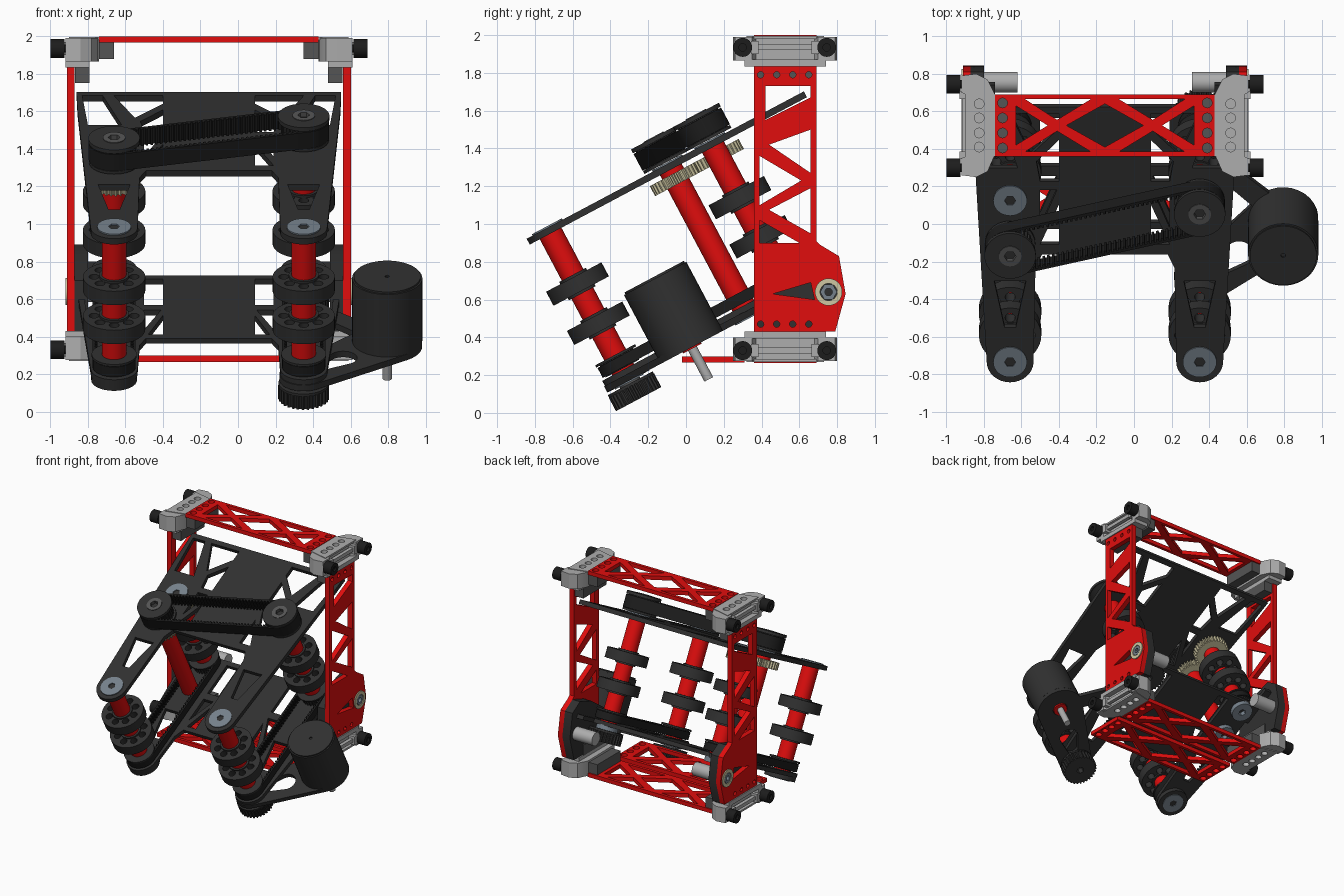
import bpy, bmesh
from math import sin, cos, pi, acos, atan2, hypot, radians
from mathutils import Matrix

if "Cube" in bpy.data.objects:
    bpy.data.objects.remove(bpy.data.objects["Cube"])

def mat(name, *c):
    m = bpy.data.materials.new(name)
    m.diffuse_color = (*c, 1)
    m.use_nodes = True
    m.node_tree.nodes["Principled BSDF"].inputs["Base Color"].default_value = m.diffuse_color
    return m

RED = mat("red", .75, .004, .004)
DARK = mat("dark", .03, .03, .03)
BLACK = mat("black", .012, .012, .012)
MID = mat("mid_grey", .09, .09, .09)
LIGHT = mat("light_grey", .42, .42, .42)
STEEL = mat("steel", .18, .22, .26)
BRASS = mat("brass", .62, .57, .36)

# Drawing planes: flat ground, side wall, tilted mechanism
TOP = Matrix.Identity(4)
SIDE = Matrix(((0, 0, 1, 0), (1, 0, 0, 0), (0, 1, 0, 0), (0, 0, 0, 1)))
TILT = Matrix.Rotation(radians(28), 4, 'X')
# The frame mirrors about x = -0.155 and z = 1.1325
MX = Matrix.Translation((-.31, 0, 0)) @ Matrix.Scale(-1, 4, (1, 0, 0))
MZ = Matrix.Translation((0, 0, 2.265)) @ Matrix.Scale(-1, 4, (0, 0, 1))

def prism(name, outline, d0, d1, plane, material, holes=(), copies=(TOP,)):
    cu = bpy.data.curves.new(name, 'CURVE')
    cu.dimensions, cu.fill_mode, cu.extrude = '2D', 'BOTH', (d1 - d0) / 2
    for pts in (outline, *holes):
        s = cu.splines.new('POLY')
        s.points.add(len(pts) - 1)
        for p, q in zip(s.points, pts):
            p.co = (q[0], q[1], 0, 1)
        s.use_cyclic_u = True
    tmp = bpy.data.objects.new(name, cu)
    bpy.context.collection.objects.link(tmp)
    dg = bpy.context.evaluated_depsgraph_get()
    base = bpy.data.meshes.new_from_object(tmp.evaluated_get(dg))
    bpy.data.objects.remove(tmp)
    for k in copies:
        me = base.copy()
        bm = bmesh.new()
        bm.from_mesh(me)
        bmesh.ops.remove_doubles(bm, verts=bm.verts, dist=1e-5)
        bm.transform(k @ plane @ Matrix.Translation((0, 0, (d0 + d1) / 2)))
        bmesh.ops.recalc_face_normals(bm, faces=bm.faces)
        for f in bm.faces:
            f.smooth = True
        for e in bm.edges:
            e.smooth = len(e.link_faces) == 2 and e.calc_face_angle(0) < radians(30)
        bm.to_mesh(me)
        bm.free()
        me.materials.clear()
        me.materials.append(material)
        bpy.context.collection.objects.link(bpy.data.objects.new(name, me))

def circ(x, y, r, n=32):
    return [(x + r * cos(2 * pi * i / n), y + r * sin(2 * pi * i / n)) for i in range(n)]

def rect(x0, x1, y0, y1):
    return [(x0, y0), (x1, y0), (x1, y1), (x0, y1)]

def gear(x, y, r, n, depth):
    return [(x + q * cos(2 * pi * (i + o) / n), y + q * sin(2 * pi * (i + o) / n))
            for i in range(n) for o, q in ((0, r - depth), (.2, r), (.5, r), (.7, r - depth))]

def hull(a, ra, b, rb, teeth=0, depth=.014):
    d, base = hypot(b[0] - a[0], b[1] - a[1]), atan2(b[1] - a[1], b[0] - a[0])
    be = acos((ra - rb) / d)
    arcs = []
    for c, r, t0, t1 in ((b, rb, base - be, base + be), (a, ra, base + be, base + 2 * pi - be)):
        arcs.append([(c[0] + r * cos(t0 + (t1 - t0) * i / 16), c[1] + r * sin(t0 + (t1 - t0) * i / 16)) for i in range(17)])
    pts = []
    for arc, nxt in ((arcs[0], arcs[1][0]), (arcs[1], arcs[0][0])):
        pts += arc
        p = arc[-1]
        dx, dy = nxt[0] - p[0], nxt[1] - p[1]
        nx, ny = -dy / hypot(dx, dy) * depth, dx / hypot(dx, dy) * depth
        for i in range(1, teeth):
            for t, k in ((i - .25, 0), (i - .24, 1), (i + .24, 1), (i + .25, 0)):
                pts.append((p[0] + dx * t / teeth + nx * k, p[1] + dy * t / teeth + ny * k))
    return pts

def flip(pts):
    return [(-.31 - x, y) for x, y in pts]

BOTH, FOUR = (TOP, MX), (TOP, MX, MZ, MX @ MZ)

# Horizontal trusses, top and bottom
def truss(name, y0, z0, copies):
    left = [[(-.63, .06), (-.63, .27), (-.46, .165)], [(-.58, .305), (-.23, .305), (-.41, .195)],
            [(-.58, .025), (-.23, .025), (-.41, .135)]] + [circ(-.7, y, .026, 16) for y in (.045, .125, .205, .285)]
    holes = left + [flip(h) for h in left] + [[(-.155, .28), (-.36, .165), (-.155, .05), (.05, .165)]]
    prism(name, rect(-.74, .43, 0, .33), z0, z0 + .033, Matrix.Translation((0, y0, 0)), RED, holes, copies)

truss("frame_truss", .36, 1.967, (TOP, MZ))
truss("lower_front_truss", -.02, .266, (TOP,))

# Upright side trusses with the pivot bulge at the foot
bulge = [(.36, .43), (.79, .43), (.845, .63), (.81, .83), (.71, .89)]
holes = [[(.44, 1.42), (.66, 1.5), (.66, 1.27)], [(.39, 1.36), (.61, 1.23), (.39, 1.1)],
         [(.44, 1.075), (.66, 1.19), (.66, .95)], [(.39, 1.02), (.6, .9), (.39, .9)],
         [(.42, 1.73), (.66, 1.73), (.66, 1.67), (.42, 1.55)], [(.46, .63), (.66, .69), (.68, .6)],
         circ(.755, .64, .05)]
holes += [circ(y, z, .017, 12) for y in (.395, .48, .565, .65) for z in (.47, 1.79)]
prism("side_post", bulge + [(.69, .91), (.69, 1.84), (.36, 1.84)], -.912, -.87, SIDE, RED, holes, BOTH)
prism("pivot_backing_plate", bulge + [(.56, .84), (.36, .7)], -.87, -.8, SIDE, DARK, [], BOTH)
prism("pivot_bearing", circ(.755, .64, .072), -.92, -.9, SIDE, BRASS, [circ(.755, .64, .045)], BOTH)
prism("pivot_bolt", circ(.755, .64, .045, 6), -.918, -.86, SIDE, STEEL, [circ(.755, .64, .02, 12)], BOTH)
prism("pivot_shaft", circ(.755, .64, .055), -.81, -.62, SIDE, LIGHT, [], BOTH)

# Corner brackets
c_shape = [(-.92, .26), (-.84, .25), (-.78, .28), (-.745, .36), (-.74, .69), (-.78, .77), (-.84, .80),
           (-.92, .79), (-.92, .70), (-.875, .68), (-.875, .37), (-.92, .35)]
prism("corner_bracket", c_shape, 1.865, 1.99, TOP, LIGHT,
      [circ(-.825, y, .026, 16) for y in (.41, .485, .565, .64)], FOUR)
prism("bracket_foot", [(-.92, .31), (-.79, .31), (-.79, .74), (-.92, .74)], 1.835, 1.87, TOP, LIGHT, [], FOUR)
prism("bracket_cap", [(-.9, .32), (-.74, .36), (-.74, .69), (-.9, .73)], 1.98, 1.995, TOP, LIGHT,
      [circ(-.825, y, .026, 16) for y in (.41, .485, .565, .64)], FOUR)
prism("bracket_rod", rect(.34, .71, 1.92, 1.95), -.915, -.885, SIDE, LIGHT, [], FOUR)
for y in (.365, .685):
    prism("rod_collar", rect(y - .02, y + .02, 1.9, 1.97), -.93, -.875, SIDE, LIGHT, [], FOUR)
for y in (.30, .745):
    prism("corner_knob", circ(y, 1.935, .05), -1, -.925, SIDE, BLACK, [circ(y, 1.935, .02, 16)], FOUR)
    prism("knob_axle", circ(y, 1.935, .022, 16), -.985, -.8, SIDE, BLACK, [], FOUR)
prism("truss_insert", rect(-.74, -.66, .37, .68), 1.88, 1.967, TOP, MID, [], FOUR)
prism("post_insert", rect(-.868, -.79, .37, .68), 1.75, 1.84, TOP, MID, [], FOUR)

# Tilted mechanism: stations along the slope
XL, XR, F, M, R = -.66, .35, -.187, .534, .787

def chassis(name, front, rear, shoulder, w0, w1, cuts):
    lobe = [(XL + .125 * cos(pi + pi * i / 16), F + .125 * sin(pi + pi * i / 16)) for i in range(17)]
    half = [(-.86, rear), (-.855, rear - .2)] + lobe + [(-.525, shoulder), (-.49, front)]
    cuts = cuts + [flip(c) for c in cuts]
    prism(name, half + flip(half)[::-1], w0, w1, TILT, DARK, cuts)

arm_cut = [(-.69, .02), (-.63, .02), (-.575, .3), (-.745, .3)]
chassis("upper_plate", .46, 1.35, .38, 1.175, 1.21,
        [arm_cut, [(-.50, .52), (-.40, .52), (-.40, .76)], [(-.50, .62), (-.41, .85), (-.50, .85)],
         [(-.83, 1.31), (-.72, 1.31), (-.62, .98), (-.80, .98)], [(-.66, 1.31), (-.40, 1.31), (-.40, 1.22), (-.55, 1.06)],
         [(-.50, .9), (-.40, .9), (-.40, 1.15), (-.52, 1.02)]])
chassis("lower_plate", .16, .87, .08, .325, .358,
        [arm_cut, [(-.48, .2), (-.40, .2), (-.40, .42)], [(-.50, .26), (-.41, .48), (-.50, .48)],
         [(-.50, .54), (-.40, .54), (-.40, .83), (-.50, .83)], [(-.81, .45), (-.77, .45), (-.77, .7), (-.82, .7)]])
prism("lower_plate_lug", rect(-.865, -.74, .7, 1.03), .325, .358, TILT, DARK, [circ(-.82, .97, .018, 12)], BOTH)

# Red roller tubes, end bearings and wheels
for x, v, wheels in ((XL, F, 1), (XL, M, 0), (XL, R, 1), (XR, F, 1), (XR, R, 1)):
    prism("roller_tube", circ(x, v, .065), .33, 1.19, TILT, RED)
    prism("top_bearing", circ(x, v, .09), 1.2, 1.218, TILT, STEEL, [circ(x, v, .03, 6)])
    prism("bottom_bearing", circ(x, v, .085), .285, .33, TILT, STEEL, [circ(x, v, .03, 6)])
    if wheels:
        for w in (.872, .637):
            spokes = [circ(x + .107 * cos(k * pi / 4), v + .107 * sin(k * pi / 4), .027, 14) for k in range(8)]
            prism("roller_wheel", circ(x, v, .166, 40), w - .042, w + .042, TILT, DARK, spokes)
            prism("wheel_hub", circ(x, v, .08), w - .055, w + .055, TILT, DARK)

# Meshing gears on the left side
for v in (M, R):
    prism("brass_gear", gear(XL, v, .14, 32, .016), 1.09, 1.15, TILT, BRASS)

# Upper cross belt and its pulleys
for x, v in ((XL, M), (XR, R)):
    prism("upper_pulley", gear(x, v, .12, 30, .01), 1.225, 1.345, TILT, DARK)
    prism("pulley_flange", circ(x, v, .137, 40), 1.345, 1.368, TILT, DARK, [circ(x, v, .06)])
    prism("pulley_lower_flange", circ(x, v, .134, 40), 1.22, 1.237, TILT, DARK)
    prism("pulley_hub", circ(x, v, .06), 1.3, 1.372, TILT, MID, [circ(x, v, .032, 6)])
prism("upper_belt", hull((XL, M), .136, (XR, R), .136), 1.24, 1.34, TILT, BLACK,
      [hull((XL, M), .122, (XR, R), .122, 40)])

# Lower belts along each arm
for x in (XL, XR):
    for v in (F, R):
        prism("arm_pulley", gear(x, v, .1, 26, .01), .365, .435, TILT, DARK)
        prism("arm_pulley_flange", circ(x, v, .12), .435, .448, TILT, DARK)
    prism("arm_belt", hull((x, F), .115, (x, R), .115), .37, .43, TILT, BLACK,
          [hull((x, F), .102, (x, R), .102, 36)])
prism("left_foot_disc", circ(XL, F, .122), .29, .325, TILT, DARK)

# Drive pulleys under the right arm
for v, w in ((F, .182), (R, .2)):
    prism("drive_pulley", gear(XR, v, .136, 30, .012), w, w + .08, TILT, DARK, [circ(XR, v, .03, 6)])
    prism("drive_pulley_flange", circ(XR, v, .134, 40), w + .08, w + .095, TILT, DARK)
    prism("drive_spacer", circ(XR, v, .06), w + .05, .33, TILT, MID)

# Motor, its mounting plate and shaft
prism("motor_mount", hull((XR, F), .13, (.795, .19), .187), .292, .328, TILT, DARK,
      [hull((.46, -.09), .045, (.56, -.005), .075), circ(.795, .19, .06)])
prism("motor_strut", hull((.42, .55), .05, (.72, .28), .06), .292, .328, TILT, DARK)
prism("motor_body", circ(.795, .19, .187, 48), .328, .705, TILT, DARK)
prism("motor_cap", circ(.795, .19, .178, 48), .705, .716, TILT, DARK, [circ(.795, .19, .012, 12)])
prism("motor_boss", circ(.795, .19, .055), .285, .34, TILT, RED)
prism("motor_shaft", circ(.795, .19, .026, 20), .1, .33, TILT, LIGHT)
